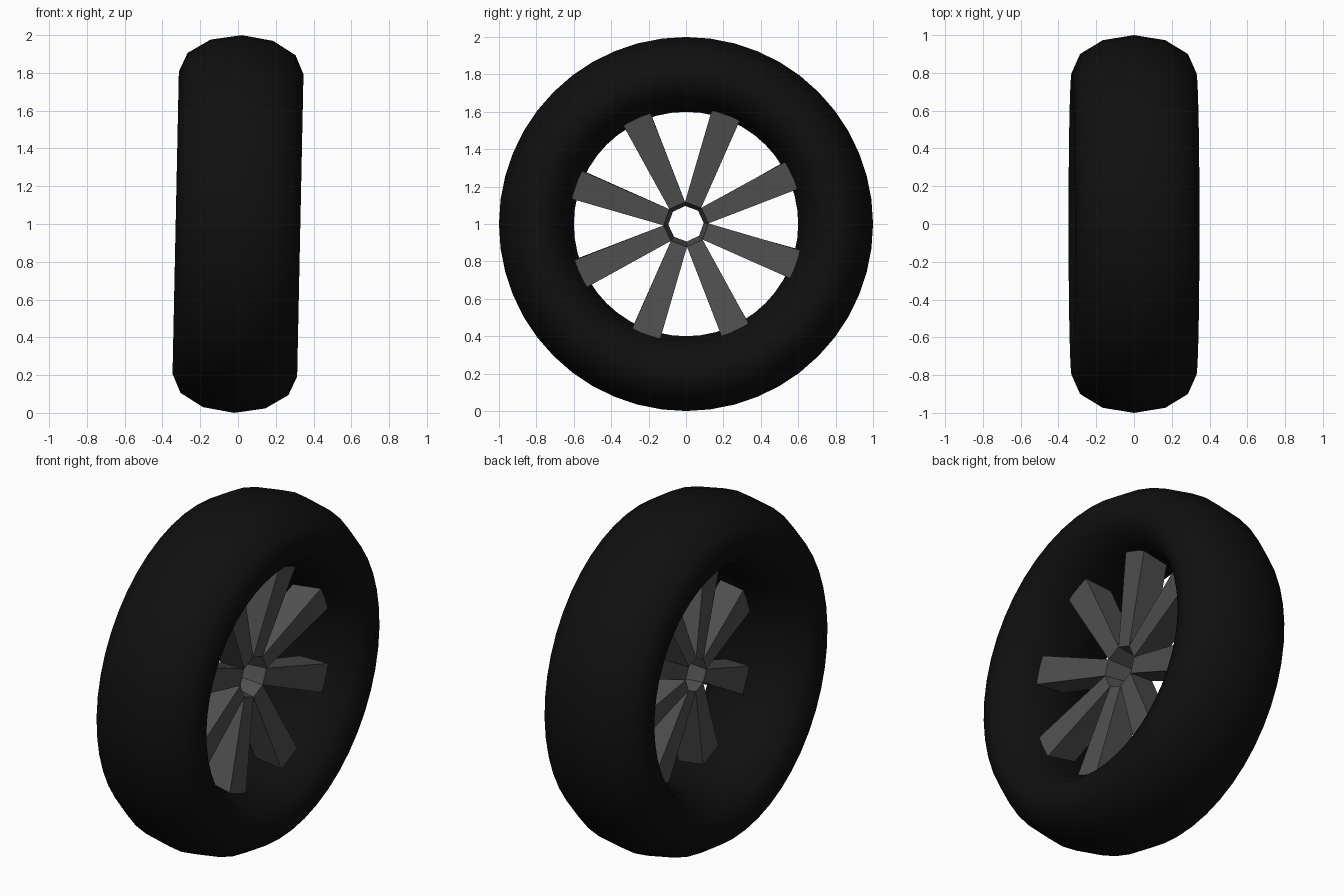
import bpy, bmesh, math
from mathutils import Matrix

if "Cube" in bpy.data.objects:
    bpy.data.objects.remove(bpy.data.objects["Cube"])

LEAN = math.radians(1.2)          # the whole wheel leans slightly
PLACE = Matrix.Translation((0, 0, 1)) @ Matrix.Rotation(LEAN, 4, 'Y')
SPOKES = 8
PHASE = math.radians(25)          # direction of the first spoke


def material(name, value):
    m = bpy.data.materials.new(name)
    m.diffuse_color = (value, value, value, 1)
    m.use_nodes = True
    m.node_tree.nodes["Principled BSDF"].inputs["Base Color"].default_value = m.diffuse_color
    return m


def make_object(name, bm, mat, smooth=False):
    bmesh.ops.transform(bm, matrix=PLACE, verts=bm.verts)
    mesh = bpy.data.meshes.new(name)
    bm.to_mesh(mesh)
    bm.free()
    mesh.materials.append(mat)
    for p in mesh.polygons:
        p.use_smooth = smooth
    ob = bpy.data.objects.new(name, mesh)
    bpy.context.collection.objects.link(ob)
    return ob


def polar(x, r, a, side=0.0):
    """Point at radius r in direction a, shifted sideways, at axle position x."""
    return (x, r * math.cos(a) - side * math.sin(a),
            r * math.sin(a) + side * math.cos(a))


rubber = material("black rubber", 0.005)
metal = material("dark grey metal", 0.08)

# Tire: a ring with a wide, 12-sided oval section
bm = bmesh.new()
MAJOR, MINOR = 48, 12
rings = []
for i in range(MAJOR):
    a = 2 * math.pi * i / MAJOR
    ring = []
    for j in range(MINOR):
        t = 2 * math.pi * j / MINOR
        ring.append(bm.verts.new(polar(0.33 * math.sin(t), 0.8 + 0.2 * math.cos(t), a)))
    rings.append(ring)
for i in range(MAJOR):
    p, q = rings[i], rings[(i + 1) % MAJOR]
    for j in range(MINOR):
        k = (j + 1) % MINOR
        bm.faces.new((p[j], p[k], q[k], q[j]))
bmesh.ops.recalc_face_normals(bm, faces=bm.faces)
make_object("tire", bm, rubber, smooth=True)

# Hub sleeve and spokes: an open tapered octagon whose sides run out as spokes
HUB_BACK, HUB_FRONT = (-0.065, 0.095), (0.10, 0.12)
TIP_BACK, TIP_FRONT, TIP_R, TIP_HALF = 0.0, 0.162, 0.64, 0.081
half = math.pi / SPOKES

bm = bmesh.new()
for i in range(SPOKES):
    a = PHASE + 2 * half * i
    quad = [bm.verts.new(polar(x, r, a + s * half))
            for (x, r), s in ((HUB_BACK, -1), (HUB_BACK, 1), (HUB_FRONT, 1), (HUB_FRONT, -1))]
    bm.faces.new(quad)
bmesh.ops.remove_doubles(bm, verts=bm.verts, dist=1e-5)
bmesh.ops.recalc_face_normals(bm, faces=bm.faces)
# the visible side of the sleeve is its bore
for f in bm.faces:
    c = f.calc_center_median()
    if f.normal.y * c.y + f.normal.z * c.z > 0:
        f.normal_flip()
make_object("hub", bm, metal)

bm = bmesh.new()
for i in range(SPOKES):
    a = PHASE + 2 * half * i
    root = [bm.verts.new(polar(x, r, a + s * half))
            for (x, r), s in ((HUB_BACK, -1), (HUB_BACK, 1), (HUB_FRONT, 1), (HUB_FRONT, -1))]
    tip = [bm.verts.new(polar(x, TIP_R, a, s * TIP_HALF))
           for x, s in ((TIP_BACK, -1), (TIP_BACK, 1), (TIP_FRONT, 1), (TIP_FRONT, -1))]
    for j in range(4):
        k = (j + 1) % 4
        bm.faces.new((root[j], root[k], tip[k], tip[j]))
    bm.faces.new(tip)
bmesh.ops.recalc_face_normals(bm, faces=bm.faces)
make_object("spokes", bm, metal)
